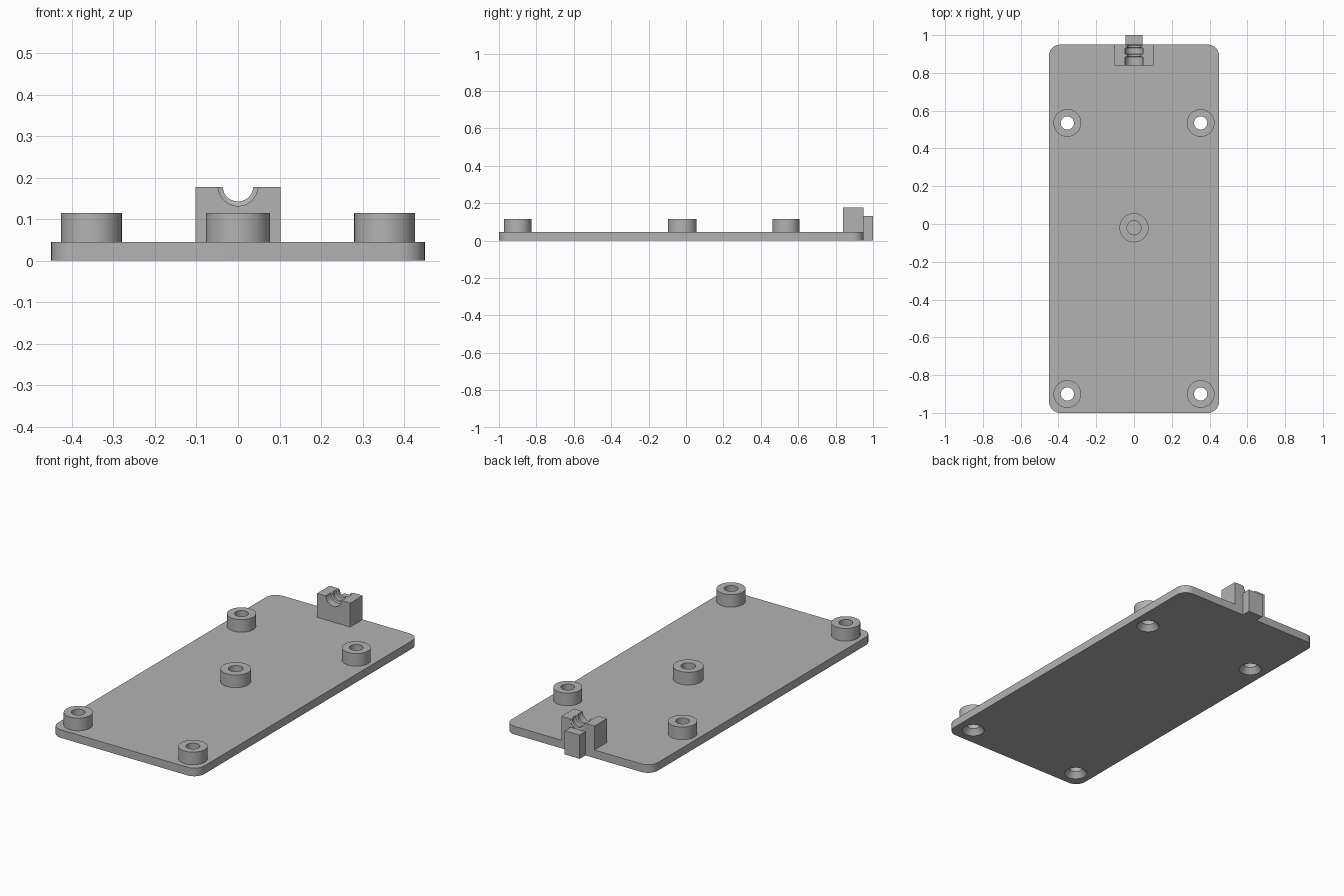
import bpy, bmesh, math
from mathutils import Matrix

if "Cube" in bpy.data.objects:
    bpy.data.objects.remove(bpy.data.objects["Cube"])

grey = bpy.data.materials.new("plain grey")
grey.use_nodes = True
grey.diffuse_color = (0.45, 0.45, 0.45, 1)
grey.node_tree.nodes["Principled BSDF"].inputs["Base Color"].default_value = grey.diffuse_color

PLATE_TOP, BOSS_TOP = 0.045, 0.115


def finish(name, bm):
    bmesh.ops.recalc_face_normals(bm, faces=bm.faces)
    mesh = bpy.data.meshes.new(name)
    bm.to_mesh(mesh)
    bm.free()
    mesh.materials.append(grey)
    ob = bpy.data.objects.new(name, mesh)
    bpy.context.collection.objects.link(ob)
    return ob


def box(name, x, y0, y1, z0, z1, corner=0):
    bm = bmesh.new()
    bmesh.ops.create_cube(bm, size=1)
    bm.transform(Matrix.Translation((0, (y0 + y1) / 2, (z0 + z1) / 2))
                 @ Matrix.Diagonal((2 * x, y1 - y0, z1 - z0, 1)))
    if corner:
        upright = [e for e in bm.edges
                   if abs(e.verts[0].co.z - e.verts[1].co.z) > 0.01]
        bmesh.ops.bevel(bm, geom=upright, offset=corner, segments=10,
                        profile=0.5, affect='EDGES')
    return finish(name, bm)


def lathe(name, profile, matrix, sides=48):
    """Solid of revolution from (radius, height) pairs, capped at both ends."""
    bm = bmesh.new()
    rings = [[bm.verts.new((r * math.cos(math.tau * i / sides),
                            r * math.sin(math.tau * i / sides), h))
              for i in range(sides)] for r, h in profile]
    for a, b in zip(rings, rings[1:]):
        for i in range(sides):
            j = (i + 1) % sides
            bm.faces.new((a[i], a[j], b[j], b[i]))
    bm.faces.new(rings[0])
    bm.faces.new(rings[-1])
    bm.transform(matrix)
    return finish(name, bm)


def cut(ob, cutter):
    mod = ob.modifiers.new("cut", 'BOOLEAN')
    mod.operation, mod.solver, mod.object = 'DIFFERENCE', 'EXACT', cutter
    bpy.ops.object.select_all(action='DESELECT')
    bpy.context.view_layer.objects.active = ob
    ob.select_set(True)
    bpy.ops.object.modifier_apply(modifier=mod.name)


def smooth(ob):
    bpy.ops.object.select_all(action='DESELECT')
    bpy.context.view_layer.objects.active = ob
    ob.select_set(True)
    bpy.ops.object.shade_smooth_by_angle(angle=math.radians(30))


# Base plate with rounded corners
plate = box("base_plate", 0.45, -1, 0.95, 0, PLATE_TOP, corner=0.06)

# Corner screw bosses: through holes, countersunk from below
for side, s in (("right", -1), ("left", 1)):
    for end, y in (("front", -0.9), ("back", 0.535)):
        at = Matrix.Translation((s * 0.353, y, 0))
        boss = lathe(f"{end}_{side}_boss", [(0.073, PLATE_TOP), (0.073, BOSS_TOP)], at)
        drill = lathe("drill", [(0.059, -0.01), (0.059, 0), (0.035, 0.03), (0.035, 0.2)], at)
        cut(plate, drill)
        cut(boss, drill)
        bpy.data.objects.remove(drill)
        smooth(boss)

# Centre boss with a blind hole
at = Matrix.Translation((0, -0.02, 0))
centre = lathe("centre_boss", [(0.077, PLATE_TOP), (0.077, BOSS_TOP)], at)
drill = lathe("drill", [(0.037, 0.03), (0.037, 0.2)], at)
cut(centre, drill)
bpy.data.objects.remove(drill)
smooth(centre)
smooth(plate)

# Cable clamp block, its trough narrowed by two gripping ribs
clamp = box("cable_clamp", 0.102, 0.84, 0.95, PLATE_TOP, 0.178)
wide, narrow = 0.048, 0.037
trough_profile = [(wide, 0.82)]
for rib in (0.892, 0.94):
    trough_profile += [(wide, rib - 0.009), (narrow, rib - 0.006),
                       (narrow, rib + 0.006), (wide, rib + 0.009)]
trough_profile.append((wide, 0.97))
along_y = Matrix.Translation((0, 0, 0.18)) @ Matrix.Rotation(-math.pi / 2, 4, 'X')
trough = lathe("trough", trough_profile, along_y)
cut(clamp, trough)
bpy.data.objects.remove(trough)
smooth(clamp)

# Cable rest standing behind the plate edge
box("cable_rest", 0.046, 0.95, 1.0, 0, 0.132)
